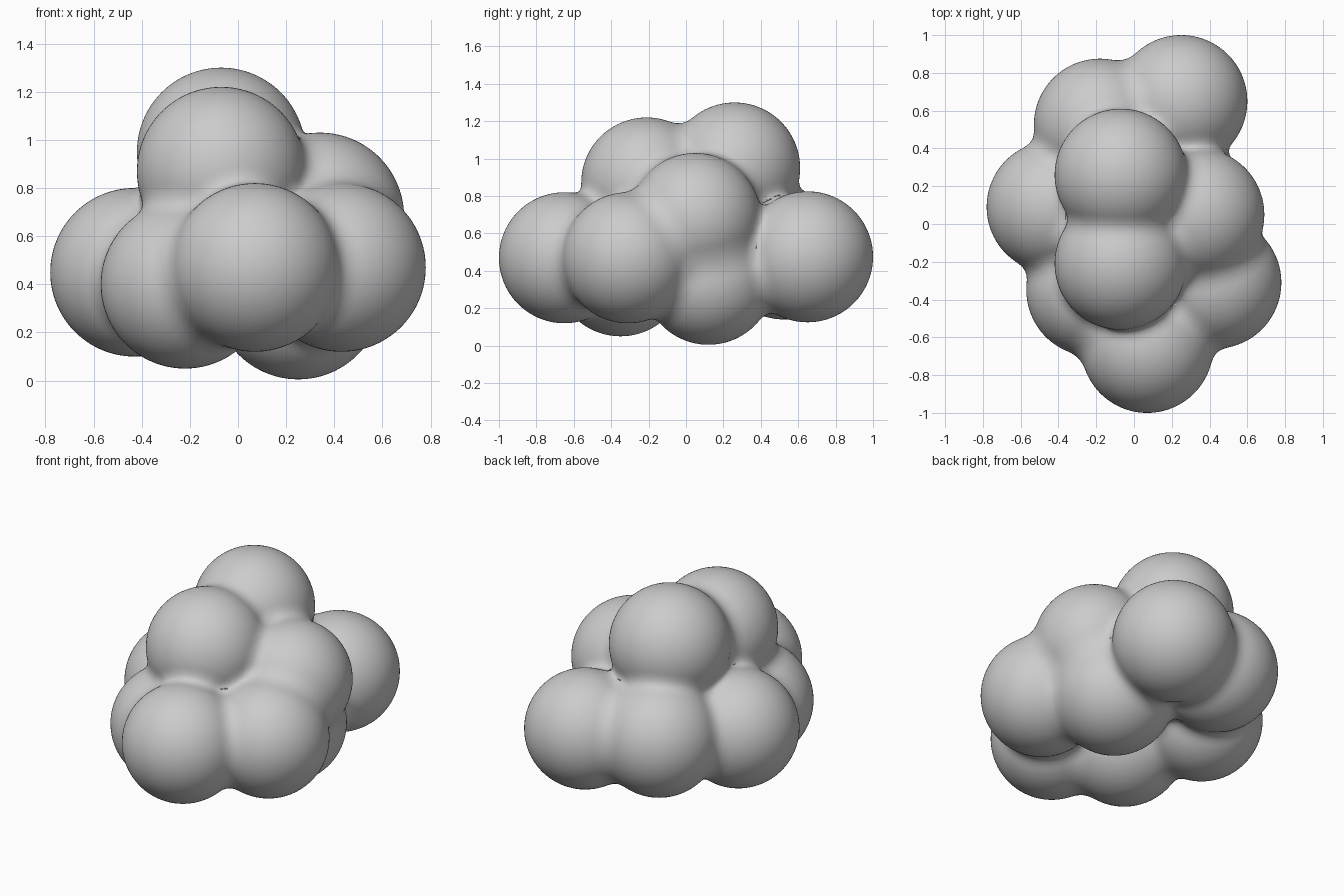
import bpy, bmesh
from mathutils import Vector, Matrix

if "Cube" in bpy.data.objects:
    bpy.data.objects.remove(bpy.data.objects["Cube"])

R = 0.35       # puff radius
BLEND = 0.085  # fillet width where puffs meet
PUFFS = [Vector(p) for p in (
    (0.07, -0.65, 0.47), (-0.22, -0.35, 0.40), (0.43, -0.31, 0.47),  # front
    (-0.07, -0.21, 0.87), (-0.07, 0.26, 0.95),                       # crown
    (0.34, 0.05, 0.68), (-0.43, 0.09, 0.45), (0.25, 0.12, 0.355),    # sides, underside
    (0.25, 0.65, 0.475), (-0.18, 0.525, 0.49))]                      # back


def field(p):
    """Smoothly blended distance to the puffs."""
    dist = sorted((p - c).length - R for c in PUFFS)
    d = dist[0]
    for e in dist[1:]:
        h = max(BLEND - abs(d - e), 0) / BLEND
        d = min(d, e) - h * h * BLEND / 4
    return d


# Overlapping spheres
bm = bmesh.new()
for c in PUFFS:
    bmesh.ops.create_icosphere(bm, subdivisions=4, radius=R,
                               matrix=Matrix.Translation(c))
mesh = bpy.data.meshes.new("cloud")
bm.to_mesh(mesh)
bm.free()
cloud = bpy.data.objects.new("cloud", mesh)
bpy.context.collection.objects.link(cloud)

# Fuse into one skin
rm = cloud.modifiers.new("fuse", 'REMESH')
rm.mode = 'VOXEL'
rm.voxel_size = 0.02
fused = bpy.data.meshes.new_from_object(
    cloud.evaluated_get(bpy.context.evaluated_depsgraph_get()))
cloud.modifiers.clear()
cloud.data = fused

# Settle the skin onto the blended surface to form soft creases
E = 1e-3
AXES = [Vector((E, 0, 0)), Vector((0, E, 0)), Vector((0, 0, E))]
for v in fused.vertices:
    p = v.co.copy()
    for _ in range(3):
        d = field(p)
        g = Vector([(field(p + a) - d) / E for a in AXES])
        step = g * (d / max(g.length_squared, 0.1))
        if step.length > 0.04:
            step *= 0.04 / step.length
        p -= step
    v.co = p
fused.polygons.foreach_set("use_smooth", [True] * len(fused.polygons))
fused.update()
